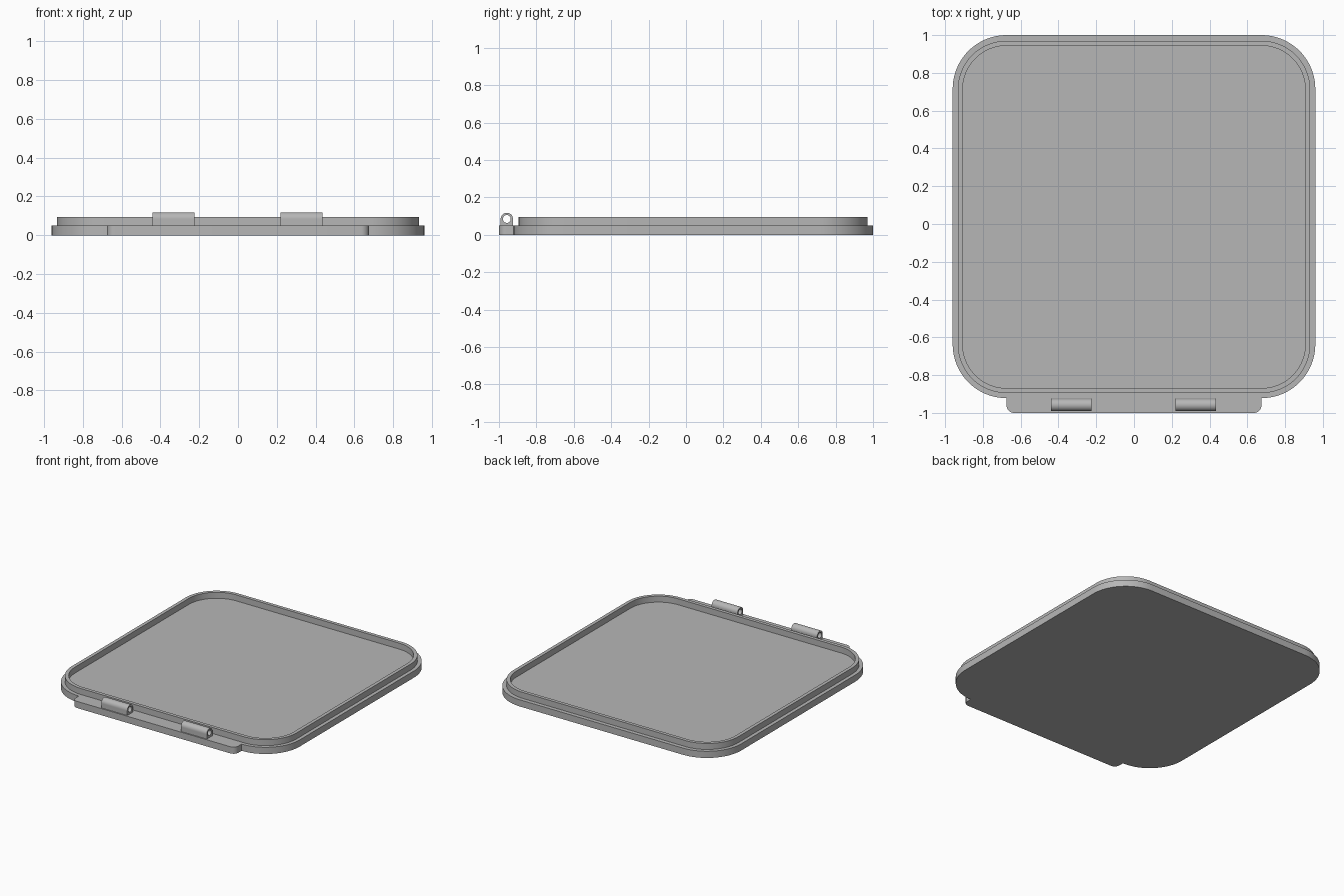
import bpy, bmesh
from math import cos, sin, pi, radians

if "Cube" in bpy.data.objects:
    bpy.data.objects.remove(bpy.data.objects["Cube"])

grey = bpy.data.materials.new("mid grey")
grey.use_nodes = True
colour = (0.47, 0.47, 0.47, 1)
grey.diffuse_color = colour
grey.node_tree.nodes["Principled BSDF"].inputs["Base Color"].default_value = colour


def arc(cx, cy, r, start, end, steps=20):
    """Points along an arc, angles in degrees."""
    angles = [radians(start + (end - start) * i / steps) for i in range(steps + 1)]
    return [(cx + r * cos(a), cy + r * sin(a)) for a in angles]


def rounded_rect(half_x, y0, y1, r):
    points = []
    for i, (cx, cy) in enumerate([(half_x - r, y1 - r), (r - half_x, y1 - r),
                                  (r - half_x, y0 + r), (half_x - r, y0 + r)]):
        points += arc(cx, cy, r, i * 90, i * 90 + 90)
    return points


def finish(name, bm):
    bmesh.ops.recalc_face_normals(bm, faces=bm.faces)
    mesh = bpy.data.meshes.new(name)
    bm.to_mesh(mesh)
    bm.free()
    mesh.materials.append(grey)
    obj = bpy.data.objects.new(name, mesh)
    bpy.context.collection.objects.link(obj)
    bpy.ops.object.select_all(action="DESELECT")
    obj.select_set(True)
    bpy.context.view_layer.objects.active = obj
    bpy.ops.object.shade_smooth_by_angle(angle=radians(30))
    return obj


def slab(name, outline, low, high):
    """Solid prism over an outline in the xy plane."""
    bm = bmesh.new()
    face = bm.faces.new([bm.verts.new((x, y, low)) for x, y in outline])
    top = bmesh.ops.extrude_face_region(bm, geom=[face], use_keep_orig=True)
    moved = [v for v in top["geom"] if isinstance(v, bmesh.types.BMVert)]
    bmesh.ops.translate(bm, verts=moved, vec=(0, 0, high - low))
    return finish(name, bm)


def tube(name, outer, inner, low, high, place):
    """Hollow prism between two outlines with equal point counts."""
    bm = bmesh.new()
    loops = [[bm.verts.new(place(u, v, h)) for u, v in pts]
             for pts, h in [(outer, low), (outer, high), (inner, high), (inner, low)]]
    n = len(outer)
    for k in range(4):
        a, b = loops[k], loops[(k + 1) % 4]
        for i in range(n):
            j = (i + 1) % n
            bm.faces.new((a[i], a[j], b[j], b[i]))
    return finish(name, bm)


# Base plate with the hinge tab along the front edge
base_x, front, back, corner = 0.96, -0.922, 1.0, 0.285
tab_x, tab_r = 0.675, 0.04
cx = base_x - corner
outline = arc(cx, back - corner, corner, 0, 90)
outline += arc(-cx, back - corner, corner, 90, 180)
outline += arc(-cx, front + corner, corner, 180, 270)
outline += arc(tab_r - tab_x, -1 + tab_r, tab_r, 180, 270, 8)
outline += arc(tab_x - tab_r, -1 + tab_r, tab_r, 270, 360, 8)
outline += arc(cx, front + corner, corner, 270, 360)
slab("base_plate", outline, 0, 0.05)

# Raised rim around the recessed floor
tube("raised_rim", rounded_rect(0.933, -0.895, 0.97, 0.258),
     rounded_rect(0.907, -0.869, 0.944, 0.232), 0.05, 0.095,
     lambda x, y, z: (x, y, z))

# Two hinge knuckles: flat foot, round top, pin hole
pin_y, pin_z, knuckle_r, hole_r, count = -0.958, 0.085, 0.033, 0.021, 48
knuckle, hole = [], []
for i in range(count):
    a = 2 * pi * i / count
    c, s = cos(a), sin(a)
    if s >= 0:
        knuckle.append((pin_y + knuckle_r * c, pin_z + knuckle_r * s))
    else:
        m = max(abs(c), abs(s))
        knuckle.append((pin_y + knuckle_r * c / m, pin_z + (pin_z - 0.05) * s / m))
    hole.append((pin_y + hole_r * c, pin_z + hole_r * s))
for name, x0 in [("left_hinge_knuckle", 0.22), ("right_hinge_knuckle", -0.44)]:
    tube(name, knuckle, hole, x0, x0 + 0.215, lambda y, z, x: (x, y, z))
